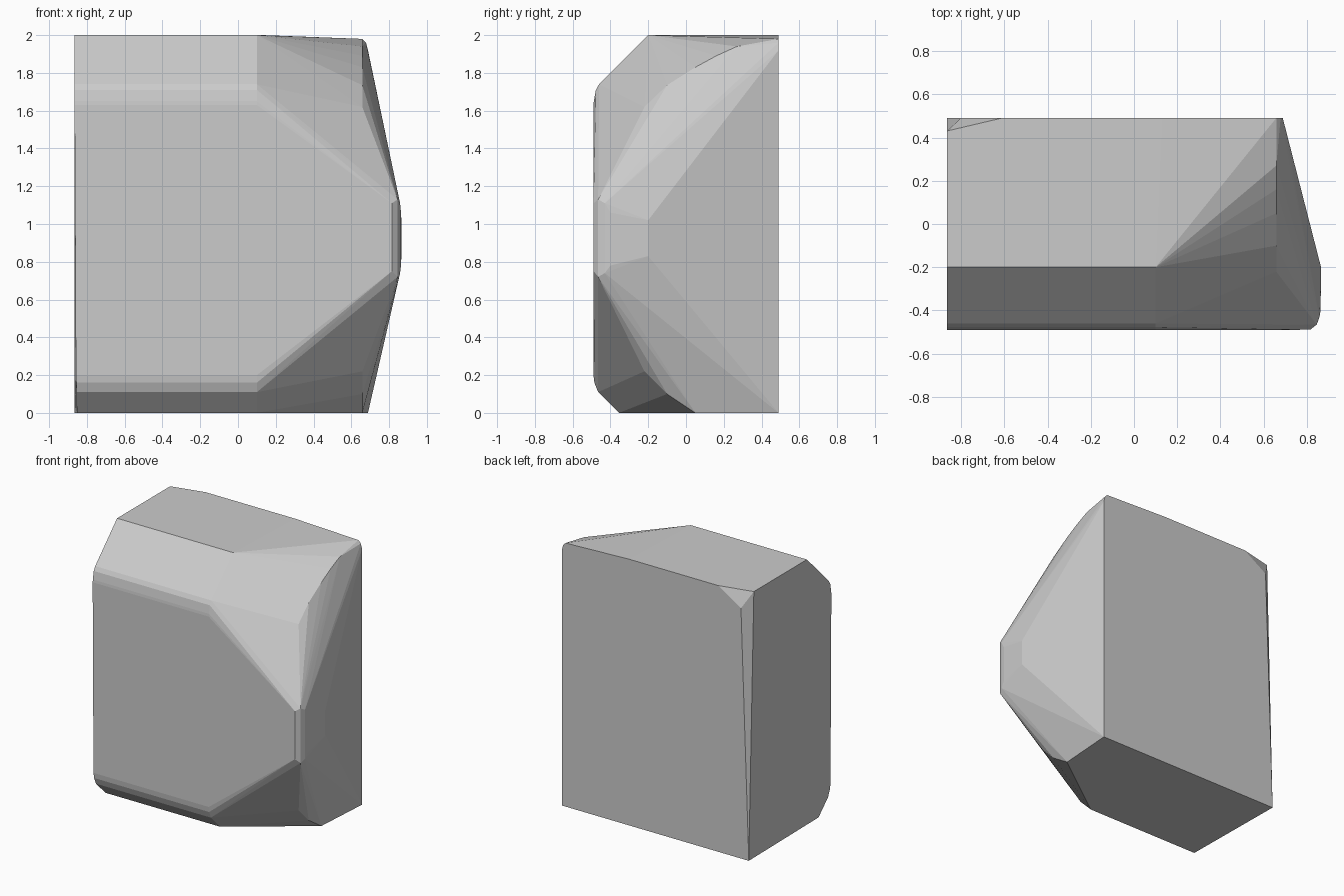
import bpy, bmesh, math

if "Cube" in bpy.data.objects:
    bpy.data.objects.remove(bpy.data.objects["Cube"])

pts = []

# Chamfered long edges: (y, z) profile of the front, with left-end x
profile = [
    (-0.20, 2.00, -0.865), (-0.46, 1.74, -0.865), (-0.477, 1.71, -0.865),
    (-0.488, 1.65, -0.865), (-0.49, 1.63, -0.865), (-0.49, 0.20, -0.858),
    (-0.485, 0.16, -0.856), (-0.465, 0.11, -0.855), (-0.355, 0.00, -0.853),
]
for y, z, left in profile:
    pts += [(left, y, z), (0.10, y, z)]

# Rounded shoulder, upper curve and lower curve at x = 0.66
for y, z in [(-0.22, 1.62), (-0.10, 1.735), (0.05, 1.83), (0.16, 1.89),
             (0.27, 1.94), (0.49, 1.98),
             (-0.22, 0.22), (-0.10, 0.10), (0.05, 0.0)]:
    pts.append((0.658, y, z))

# Rounded nose on the right
for x, y, top, low in [(0.865, -0.20, 1.02, 0.83), (0.863, -0.40, 1.06, 0.78),
                       (0.858, -0.43, 1.11, 0.74), (0.845, -0.465, 1.13, 0.72),
                       (0.815, -0.489, 1.11, 0.75)]:
    pts += [(x, y, top), (x, y, low)]

# Back right edge and top edge
pts += [(0.688, 0.49, 0), (0.688, 0.49, 1.92), (0.678, 0.49, 1.96), (0.13, 0.49, 2)]

# Back left edge with its clipped corner
pts += [(-0.865, 0.49, 0), (-0.865, 0.43, 2), (-0.61, 0.49, 2), (-0.80, 0.49, 1.88)]

# Hull of all points forms the rock-like block
bm = bmesh.new()
for p in pts:
    bm.verts.new(p)
res = bmesh.ops.convex_hull(bm, input=bm.verts[:])
junk = {v for k in ("geom_interior", "geom_unused") for v in res[k]
        if isinstance(v, bmesh.types.BMVert)}
bmesh.ops.delete(bm, geom=[v for v in junk if v.is_valid], context='VERTS')
bmesh.ops.dissolve_limit(bm, angle_limit=math.radians(0.3),
                         verts=bm.verts[:], edges=bm.edges[:])
bmesh.ops.recalc_face_normals(bm, faces=bm.faces[:])
mesh = bpy.data.meshes.new("chamfered_block")
bm.to_mesh(mesh)
bm.free()
obj = bpy.data.objects.new("chamfered_block", mesh)
bpy.context.collection.objects.link(obj)
